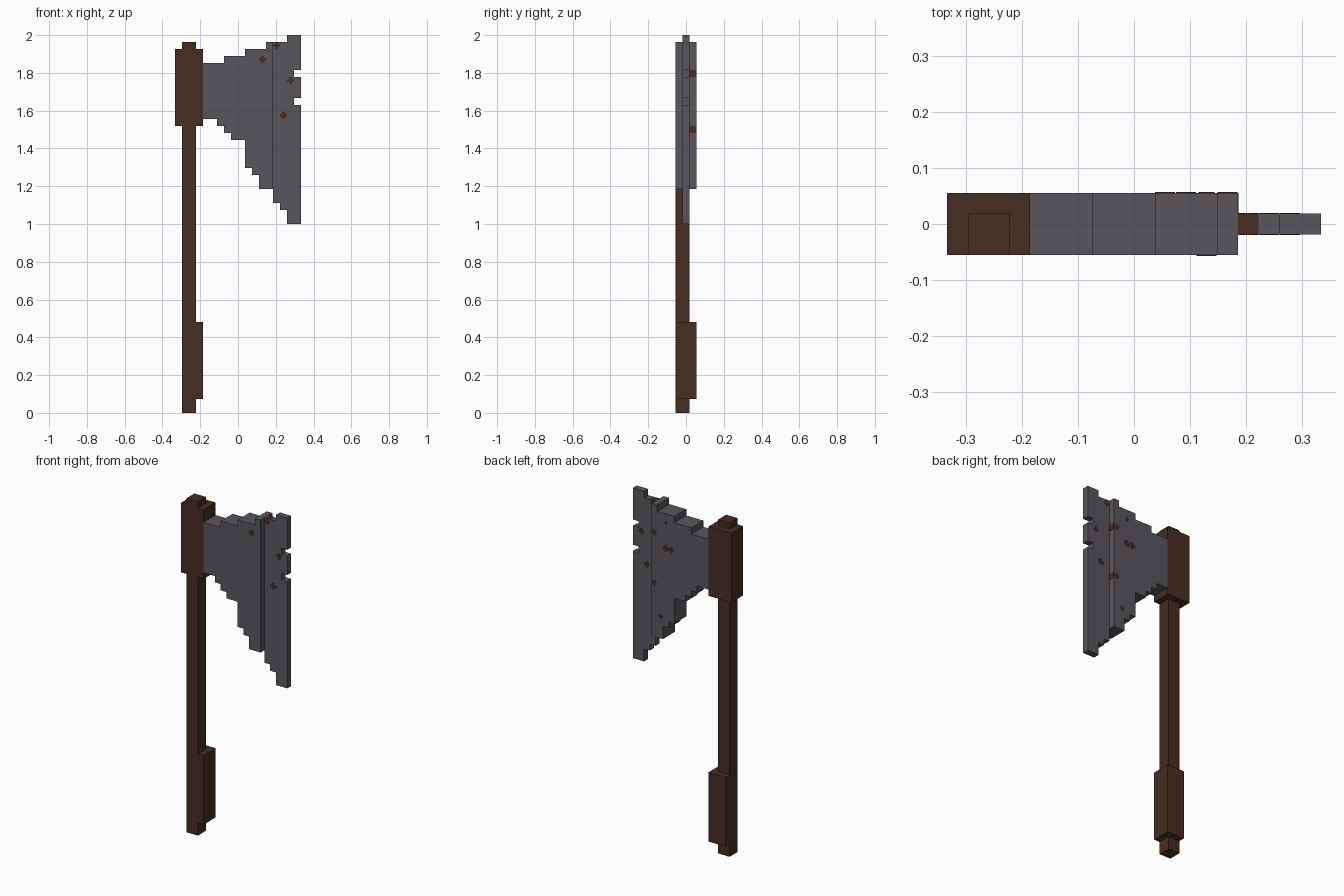
import bpy, bmesh

if "Cube" in bpy.data.objects:
    bpy.data.objects.remove(bpy.data.objects["Cube"])

U = 1 / 27          # one block of the stepped grid


def material(name, rgb):
    m = bpy.data.materials.new(name)
    m.diffuse_color = (*rgb, 1)
    m.use_nodes = True
    m.node_tree.nodes["Principled BSDF"].inputs["Base Color"].default_value = m.diffuse_color
    return m


WOOD = material("dark brown", (0.063, 0.026, 0.016))
STEEL = material("iron grey", (0.098, 0.093, 0.107))


def prism(name, outline, y0, y1, mat):
    """Extrude an x/z outline (grid units) from y0 to y1."""
    bm = bmesh.new()
    face = bm.faces.new([bm.verts.new((x * U, y0 * U, z * U)) for x, z in outline])
    ext = bmesh.ops.extrude_face_region(bm, geom=[face])
    moved = [v for v in ext["geom"] if isinstance(v, bmesh.types.BMVert)]
    bmesh.ops.translate(bm, verts=moved, vec=(0, (y1 - y0) * U, 0))
    bmesh.ops.recalc_face_normals(bm, faces=bm.faces)
    mesh = bpy.data.meshes.new(name)
    bm.to_mesh(mesh)
    bm.free()
    mesh.materials.append(mat)
    obj = bpy.data.objects.new(name, mesh)
    bpy.context.collection.objects.link(obj)
    return obj


def box(name, x0, x1, y0, y1, z0, z1, mat):
    return prism(name, [(x0, z0), (x1, z0), (x1, z1), (x0, z1)], y0, y1, mat)


def stairs(steps):
    """Turn (x0, x1, z) steps into outline points."""
    return [p for x0, x1, z in steps for p in ((x0, z), (x1, z))]


# Handle: pommel, grip, shaft, socket and cap
box("pommel", -8, -6, -1.5, 0.5, 0, 2, WOOD)
box("grip", -8, -5, -1.5, 1.5, 2, 13, WOOD)
box("shaft", -8, -6, -1.5, 0.5, 13, 41, WOOD)
box("socket", -9, -5, -1.5, 1.5, 41, 52, WOOD)
box("cap", -8, -6, -1.5, 0.5, 52, 53, WOOD)

# Thick blade body with stepped lower and upper edges
lower = [(-5, -3, 42), (-3, -2, 41), (-2, -1, 40), (-1, 1, 39),
         (1, 2, 35), (2, 3, 34), (3, 5, 32)]
upper = [(5, 4, 53), (4, 1, 52), (1, -2, 51), (-2, -5, 50)]
prism("blade_body", stairs(lower + upper), -1.5, 1.5, STEEL)

# Thin cutting edge with two notches
lower = [(5, 6, 30), (6, 7, 29), (7, 9, 27)]
notches = [p for z in (44, 48) for p in ((9, z), (8, z), (8, z + 1), (9, z + 1))]
prism("cutting_edge", stairs(lower) + notches + stairs([(9, 7, 54), (7, 5, 53)]),
      -0.5, 0.5, STEEL)

# Rust spots: plus-shaped plates on the blade faces
T = 0.03            # plate thickness in grid units


def rust(x, z, y, side, size=1.0):
    a, b = 0.48 * size, 0.2 * size
    pts = [(-b, -a), (b, -a), (b, -b), (a, -b), (a, b), (b, b),
           (b, a), (-b, a), (-b, b), (-a, b), (-a, -b), (-b, -b)]
    prism("rust_spot", [(x + px, z + pz) for px, pz in pts], y, y + side * T, WOOD)


for x, z in [(5.5, 52.5), (7.5, 47.5), (6.5, 42.5)]:
    for side in (-1, 1):
        rust(x, z, side * 0.5, side)
rust(3.5, 50.5, -1.5, -1)
for x, z, size in [(4.5, 48.5, 1), (4.5, 40.5, 1), (1.5, 46.5, 1), (2.5, 46.5, 1),
                   (2.5, 50.5, 0.6), (3.5, 35.5, 0.8)]:
    rust(x, z, 1.5, 1, size)

# Rust plates on the top edge and on the step beside the cutting edge
box("rust_top", 5, 6, -0.5, 0.5, 53, 53 + T, WOOD)
for z in (40, 48):
    box("rust_step", 5, 5 + T, 0.5, 1.5, z, z + 1, WOOD)
